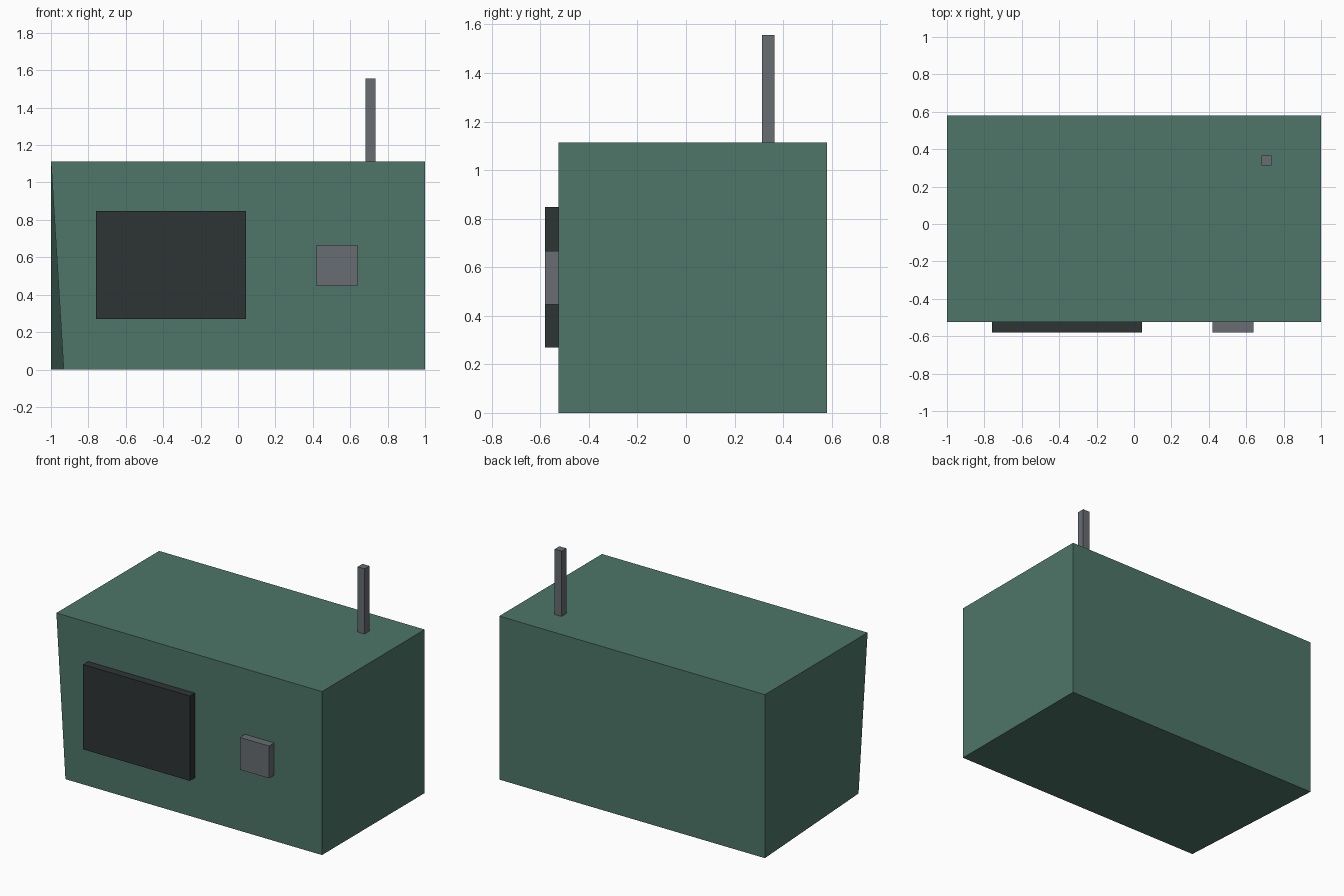
import bpy
import bmesh

cube = bpy.data.objects.get("Cube")
if cube:
    bpy.data.objects.remove(cube, do_unlink=True)


def material(name, rgb):
    mat = bpy.data.materials.new(name)
    mat.use_nodes = True
    color = (*rgb, 1.0)
    mat.diffuse_color = color
    mat.node_tree.nodes["Principled BSDF"].inputs["Base Color"].default_value = color
    return mat


def box(name, low, high, mat):
    """Axis-aligned box between two opposite corners."""
    bm = bmesh.new()
    bmesh.ops.create_cube(bm, size=1.0)
    for v in bm.verts:
        v.co = [lo if c < 0 else hi for c, lo, hi in zip(v.co, low, high)]
    mesh = bpy.data.meshes.new(name)
    bm.to_mesh(mesh)
    bm.free()
    mesh.materials.append(mat)
    obj = bpy.data.objects.new(name, mesh)
    bpy.context.collection.objects.link(obj)
    return obj


green = material("muted green", (0.077, 0.182, 0.138))
dark = material("charcoal", (0.027, 0.034, 0.034))
grey = material("grey", (0.138, 0.150, 0.168))

# Main case, with its lower front right corner pulled inward
case = box("case", (-1, -0.525, 0), (1, 0.58, 1.113), green)
for v in case.data.vertices:
    if v.co.x < 0 and v.co.y < 0 and v.co.z < 0.5:
        v.co.x = -0.932

# Front panel and control block, standing proud of the case
box("front_screen", (-0.76, -0.58, 0.27), (0.043, -0.525, 0.847), dark)
box("control_knob", (0.42, -0.58, 0.447), (0.64, -0.525, 0.667), grey)

# Upright antenna on the top
box("antenna", (0.682, 0.313, 1.113), (0.734, 0.365, 1.557), grey)
